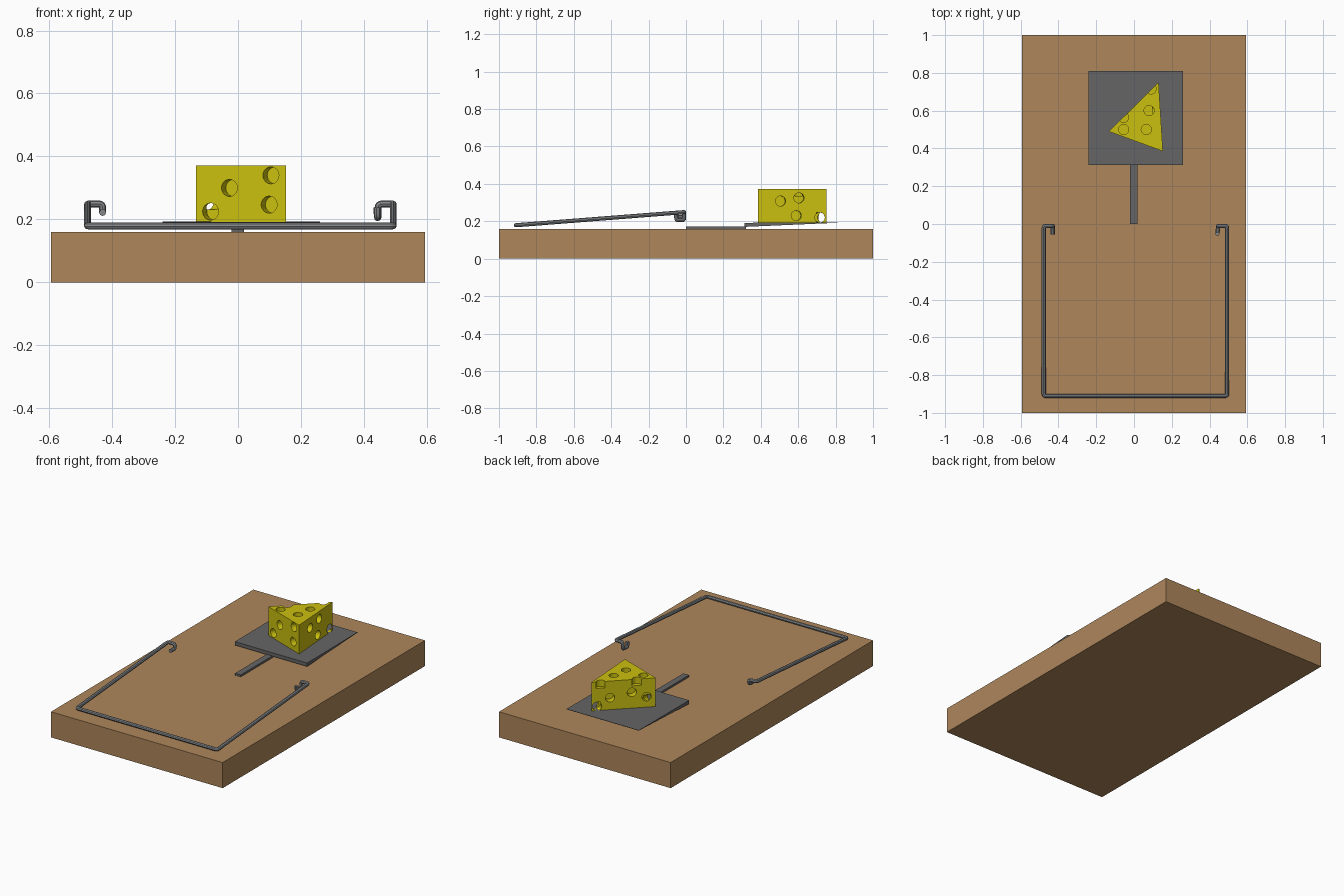
import bpy, bmesh, math
from mathutils import Vector

if "Cube" in bpy.data.objects:
    bpy.data.objects.remove(bpy.data.objects["Cube"])


def material(name, rgb):
    m = bpy.data.materials.new(name)
    m.diffuse_color = (*rgb, 1)
    m.use_nodes = True
    m.node_tree.nodes["Principled BSDF"].inputs["Base Color"].default_value = m.diffuse_color
    return m


def prism(name, profile, lo, hi, axis, mat=None):
    """Extrude a 2D profile along x (profile is y,z) or z (profile is x,y)."""
    place = (lambda p, d: (d, *p)) if axis == 'x' else (lambda p, d: (*p, d))
    bm = bmesh.new()
    a, b = [[bm.verts.new(place(p, d)) for p in profile] for d in (lo, hi)]
    bm.faces.new(a)
    bm.faces.new(b)
    n = len(profile)
    for i in range(n):
        j = (i + 1) % n
        bm.faces.new((a[i], a[j], b[j], b[i]))
    bmesh.ops.recalc_face_normals(bm, faces=bm.faces)
    me = bpy.data.meshes.new(name)
    bm.to_mesh(me)
    bm.free()
    ob = bpy.data.objects.new(name, me)
    bpy.context.collection.objects.link(ob)
    if mat:
        me.materials.append(mat)
    return ob


def select(ob):
    bpy.ops.object.select_all(action='DESELECT')
    ob.select_set(True)
    bpy.context.view_layer.objects.active = ob


def drill(ob, point, normal, radius=0.027, depth=0.04):
    """Cut a flat-bottomed round hole into the object."""
    bpy.ops.mesh.primitive_cylinder_add(vertices=24, radius=radius, depth=2 * depth, location=point)
    cutter = bpy.context.object
    cutter.rotation_euler = Vector(normal).to_track_quat('Z', 'Y').to_euler()
    cutter.hide_render = True
    select(ob)
    mod = ob.modifiers.new("hole", 'BOOLEAN')
    mod.operation, mod.solver, mod.object = 'DIFFERENCE', 'EXACT', cutter
    bpy.ops.object.modifier_apply(modifier=mod.name)
    bpy.data.objects.remove(cutter)


def rounded(path, r=0.014):
    """Replace each inner corner by a short arc."""
    pts = [Vector(p) for p in path]
    out = [pts[0]]
    for p, c, n in zip(pts, pts[1:], pts[2:]):
        a, b = c + (p - c).normalized() * r, c + (n - c).normalized() * r
        for i in range(5):
            t = i / 4
            out.append(a * (1 - t) ** 2 + c * 2 * t * (1 - t) + b * t * t)
    return out + [pts[-1]]


wood = material("wood", (0.42, 0.24, 0.105))
steel = material("steel", (0.13, 0.13, 0.13))
wire_metal = material("wire_metal", (0.23, 0.24, 0.25))
yellow = material("cheese_yellow", (0.6, 0.53, 0.005))

# wooden board
prism("board", [(-1, 0), (1, 0), (1, 0.16), (-1, 0.16)], -0.594, 0.594, 'x', wood)

# trigger strip and wedge-shaped bait plate
prism("trigger_strip", [(0, 0.16), (0.32, 0.16), (0.32, 0.172), (0, 0.172)], -0.021, 0.019, 'x', steel)
prism("bait_plate", [(0.312, 0.17), (0.81, 0.192), (0.81, 0.194), (0.312, 0.192)], -0.24, 0.26, 'x', steel)

# cheese wedge
A, B, C = (-0.133, 0.49), (0.153, 0.385), (0.13, 0.75)
cheese = prism("cheese", [A, B, C], 0.192, 0.372, 'z', yellow)

# holes: (fraction along the side, height) for each side, then the top
sides = [
    (A, B, [(0.16, 0.225), (0.37, 0.30), (0.83, 0.34), (0.81, 0.247)]),
    (B, C, [(0.33, 0.308), (0.60, 0.325), (0.56, 0.23), (0.905, 0.22)]),
    (C, A, [(0.09, 0.22), (0.29, 0.268), (0.63, 0.292), (0.86, 0.258)]),
]
for p, q, holes in sides:
    d = Vector(q) - Vector(p)
    for t, z in holes:
        c = Vector(p) + d * t
        drill(cheese, (c.x, c.y, z), (d.y, -d.x, 0))
for x, y in [(-0.055, 0.565), (0.08, 0.60), (0.09, 0.715), (-0.055, 0.50), (0.065, 0.50)]:
    drill(cheese, (x, y, 0.372), (0, 0, 1))

# bent wire spring bar with a hook on each end
path = [(-0.43, -0.055, 0.222), (-0.43, -0.01, 0.222), (-0.43, -0.01, 0.249), (-0.478, -0.01, 0.249),
        (-0.478, -0.91, 0.179), (0.493, -0.91, 0.179),
        (0.493, -0.01, 0.249), (0.445, -0.01, 0.249), (0.445, -0.01, 0.206),
        (0.442, -0.052, 0.206), (0.442, -0.052, 0.238)]
path = rounded(path, 0.012)
curve = bpy.data.curves.new("spring_bar", 'CURVE')
curve.dimensions = '3D'
curve.bevel_depth = 0.011
curve.bevel_resolution = 2
curve.use_fill_caps = True
spline = curve.splines.new('POLY')
spline.points.add(len(path) - 1)
for sp, p in zip(spline.points, path):
    sp.co = (*p, 1)
bar = bpy.data.objects.new("spring_bar", curve)
bpy.context.collection.objects.link(bar)
curve.materials.append(wire_metal)
select(bar)
bpy.ops.object.convert(target='MESH')
bpy.ops.object.shade_smooth_by_angle(angle=math.radians(40))
